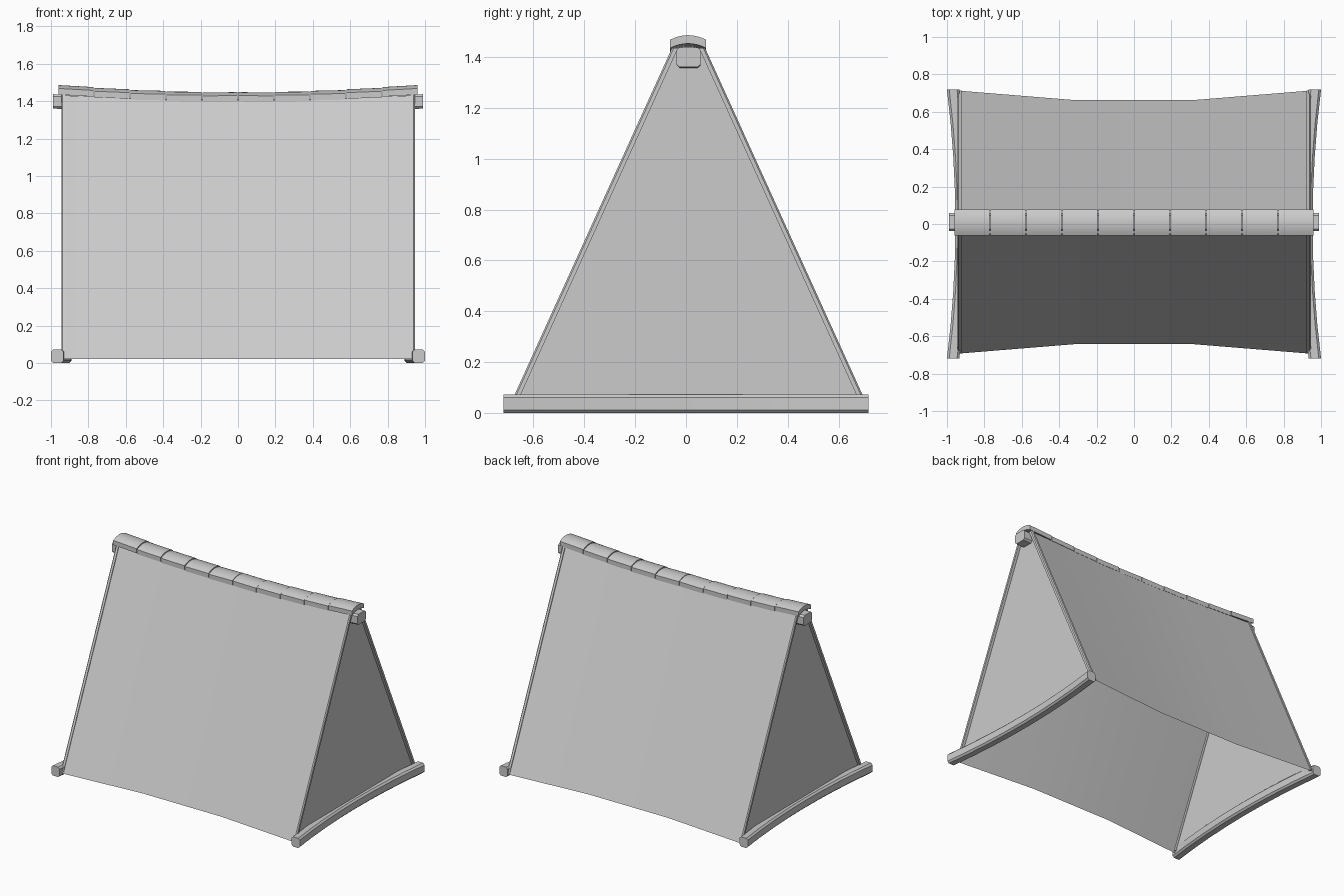
import bpy, bmesh, math

if "Cube" in bpy.data.objects:
    bpy.data.objects.remove(bpy.data.objects["Cube"])

YC = 0.01                     # roof centre line in y
TOP = 1.43


def half(z):                  # outer half width of the roof at height z
    return 0.0675 + 0.454 * (TOP - z)


def finish(name, bm, smooth=None):
    bmesh.ops.recalc_face_normals(bm, faces=bm.faces)
    me = bpy.data.meshes.new(name)
    bm.to_mesh(me)
    bm.free()
    ob = bpy.data.objects.new(name, me)
    bpy.context.collection.objects.link(ob)
    if smooth:
        bpy.ops.object.select_all(action='DESELECT')
        ob.select_set(True)
        bpy.context.view_layer.objects.active = ob
        bpy.ops.object.shade_smooth_by_angle(angle=math.radians(smooth))
    return ob


def loft(name, rings, smooth=None):
    """Closed solid through a list of equal-length rings."""
    bm = bmesh.new()
    rows = [[bm.verts.new(p) for p in r] for r in rings]
    n = len(rows[0])
    for a, b in zip(rows, rows[1:]):
        for i in range(n):
            j = (i + 1) % n
            bm.faces.new((a[i], a[j], b[j], b[i]))
    bm.faces.new(rows[0])
    bm.faces.new(rows[-1])
    return finish(name, bm, smooth)


def chamfered(w, h, c):
    """Rectangle outline with cut corners, centred."""
    a, b = w / 2, h / 2
    return [(a - c, -b), (a, -b + c), (a, b - c), (a - c, b),
            (-a + c, b), (-a, b - c), (-a, -b + c), (-a + c, -b)]


def sag(x):
    return 1 - min(1, (x / 0.963) ** 2)


# sloping roof panels, single surfaces pinched in along the eaves
for s, name in ((-1, "front_roof_panel"), (1, "back_roof_panel")):
    bm = bmesh.new()
    rows = []
    for x, pinch in ((-0.935, 0), (-0.32, 1), (0.32, 1), (0.935, 0)):
        zt = TOP - 0.022 * pinch
        low = bm.verts.new((x, YC + s * (half(0.02) - 0.005 - 0.05 * pinch), 0.02))
        high = bm.verts.new((x, YC + s * (half(TOP) - 0.006), zt))
        rows.append((low, high))
    for a, b in zip(rows, rows[1:]):
        bm.faces.new((a[0], b[0], b[1], a[1]))
    finish(name, bm, 30)

for sx, side in ((-1, "left"), (1, "right")):
    # gable wall
    bm = bmesh.new()
    bm.faces.new([bm.verts.new((sx * 0.925, YC + k * (half(z) - 0.01), z))
                  for k, z in ((-1, 0.03), (1, 0.03), (1, TOP), (-1, TOP))])
    finish(side + "_gable_wall", bm)

    # slanted edge boards
    for sy, fb in ((-1, "front"), (1, "back")):
        rings = []
        for z in (0.03, TOP + 0.005):
            o, i = half(z), half(z) - 0.024
            rings.append([(sx * x, YC + sy * y, z) for x, y in
                          ((0.922, o), (0.938, o), (0.945, o - 0.007),
                           (0.945, i), (0.922, i))])
        loft(f"{side}_{fb}_edge_board", rings)

    # bowed foot beam
    rings = []
    for k in range(9):
        t = k / 4 - 1
        xc = 0.967 - 0.045 * (1 - t * t)
        rings.append([(sx * (xc + u), 0.718 * t, 0.036 + v)
                      for u, v in chamfered(0.066, 0.072, 0.012)])
    loft(side + "_foot_beam", rings, 30)

# ridge beam, sagging slightly in the middle
loft("ridge_beam", [[(x, YC + u, 1.3985 - 0.035 * sag(x) + v)
                     for u, v in chamfered(0.096, 0.077, 0.012)]
                    for x in (-0.988, -0.93, -0.6, -0.3, 0, 0.3, 0.6, 0.93, 0.988)], 30)

# row of curved ridge tiles
N, STEP, SEG = 10, 0.1926, 8
for k in range(N):
    x0 = -0.963 + k * STEP
    up = 1 if k < N / 2 else -1        # outer end of each tile sits a hair lower
    rings = []
    for x, lift in ((x0 + 0.002, -0.002 * up), (x0 + STEP - 0.002, 0.002 * up)):
        dz = -0.042 * sag(x) + lift
        arc = [(-0.0705 + 0.141 * i / SEG, i) for i in range(SEG + 1)]
        outer = [(y, 1.470 + 0.018 * (1 - (y / 0.0705) ** 2)) for y, _ in arc]
        inner = [(y, 1.437 + 0.018 * (1 - (y / 0.0705) ** 2)) for y, _ in reversed(arc)]
        rings.append([(x, YC - 0.002 + y, z + dz) for y, z in outer + inner])
    loft(f"ridge_tile_{k + 1}", rings, 30)
